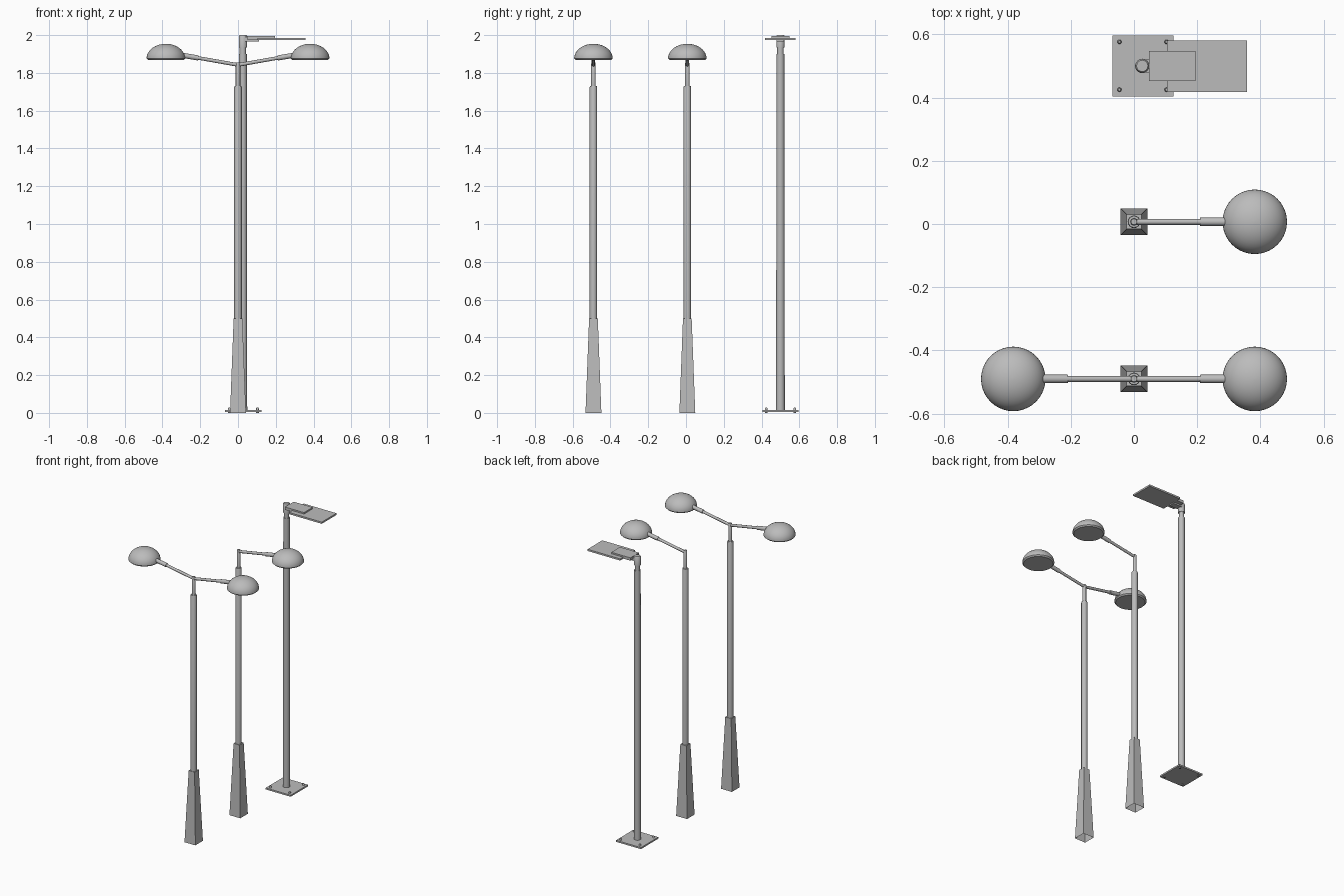
import bpy, bmesh, math
from mathutils import Vector

cube = bpy.data.objects.get("Cube")
if cube:
    bpy.data.objects.remove(cube, do_unlink=True)

# Single painted-metal colour
GREY = (0.5, 0.5, 0.5, 1)
metal = bpy.data.materials.new("grey_metal")
metal.use_nodes = True
metal.diffuse_color = GREY
metal.node_tree.nodes["Principled BSDF"].inputs["Base Color"].default_value = GREY


def finish(name, bm, loc=(0, 0, 0)):
    bmesh.ops.remove_doubles(bm, verts=bm.verts, dist=1e-5)
    bmesh.ops.recalc_face_normals(bm, faces=bm.faces)
    mesh = bpy.data.meshes.new(name)
    bm.to_mesh(mesh)
    bm.free()
    mesh.materials.append(metal)
    obj = bpy.data.objects.new(name, mesh)
    obj.location = loc
    bpy.context.collection.objects.link(obj)
    bpy.ops.object.select_all(action='DESELECT')
    obj.select_set(True)
    bpy.context.view_layer.objects.active = obj
    bpy.ops.object.shade_smooth_by_angle(angle=math.radians(40))
    return obj


def lathe(name, profile, loc, sides=16, turn=0.0, open_bottom=False):
    """Turned part from (radius, height) rings, capped at its ends."""
    bm = bmesh.new()
    rings = []
    for r, z in profile:
        angles = [turn + math.tau * i / sides for i in range(sides)]
        rings.append([bm.verts.new((r * math.cos(a), r * math.sin(a), z)) for a in angles])
    for low, high in zip(rings, rings[1:]):
        for i in range(sides):
            j = (i + 1) % sides
            bm.faces.new((low[i], low[j], high[j], high[i]))
    bm.faces.new(rings[-1])
    if not open_bottom:
        bm.faces.new(rings[0][::-1])
    return finish(name, bm, loc)


def rod(name, start, end, radius, sides=12):
    start, end = Vector(start), Vector(end)
    obj = lathe(name, [(radius, 0), (radius, (end - start).length)], start, sides)
    obj.rotation_euler = (end - start).to_track_quat('Z', 'Y').to_euler()
    return obj


def box(name, low, high):
    low, high = Vector(low), Vector(high)
    bm = bmesh.new()
    bmesh.ops.create_cube(bm, size=1)
    bmesh.ops.scale(bm, vec=high - low, verts=bm.verts)
    return finish(name, bm, (low + high) / 2)


# Shallow dome shade with a small lip
dome = [(0.094, 1.868), (0.102, 1.876)]
for step in range(1, 12):
    a = math.radians(step * 8)
    dome.append((0.102 * math.cos(a), 1.876 + 0.078 * math.sin(a)))


def dome_lamp(label, y, directions):
    root2 = math.sqrt(2)
    # Tapered square base, open underneath
    lathe(label + "_base", [(0.042 * root2, 0), (0.023 * root2, 0.5)],
          (0, y, 0), 4, math.pi / 4, True)
    # Stepped pole
    lathe(label + "_pole", [(0.02, 0.49), (0.02, 1.725), (0.018, 1.73)], (0, y, 0))
    lathe(label + "_pole_top", [(0.012, 1.72), (0.012, 1.85), (0.009, 1.856)], (0, y, 0))
    # Arms, sleeves and shades
    for side, d in directions:
        rod(f"{label}_{side}_arm", (0, y, 1.842), (d * 0.25, y, 1.886), 0.0095)
        rod(f"{label}_{side}_sleeve", (d * 0.21, y, 1.879), (d * 0.30, y, 1.894), 0.0135)
        lathe(f"{label}_{side}_shade", dome, (d * 0.382, y, 0), 40)


dome_lamp("double_lamp", -0.49, [("left", 1), ("right", -1)])
dome_lamp("single_lamp", 0.007, [("left", 1)])

# Panel lamp: base plate with bolts
px, py = 0.026, 0.5
box("panel_lamp_base_plate", (-0.068, 0.404, 0.005), (0.125, 0.596, 0.016))
for bx in (-0.046, 0.103):
    for by in (0.425, 0.576):
        lathe("base_bolt", [(0.007, 0), (0.007, 0.024), (0.004, 0.028)], (bx, by, 0), 8)

# Panel lamp: pole, neck and cap
lathe("panel_lamp_pole", [(0.023, 0.005), (0.021, 1.9)], (px, py, 0))
lathe("panel_lamp_neck", [(0.017, 1.89), (0.017, 1.95)], (px, py, 0))
lathe("panel_lamp_cap", [(0.022, 1.935), (0.022, 1.995), (0.018, 2.0)], (px, py, 0))

# Panel lamp: bracket, housing and flat panel
box("panel_bracket", (0.035, 0.48, 1.966), (0.11, 0.52, 1.99))
box("panel_housing", (0.048, 0.452, 1.976), (0.195, 0.548, 1.996))
box("light_panel", (0.104, 0.417, 1.974), (0.357, 0.58, 1.986))
